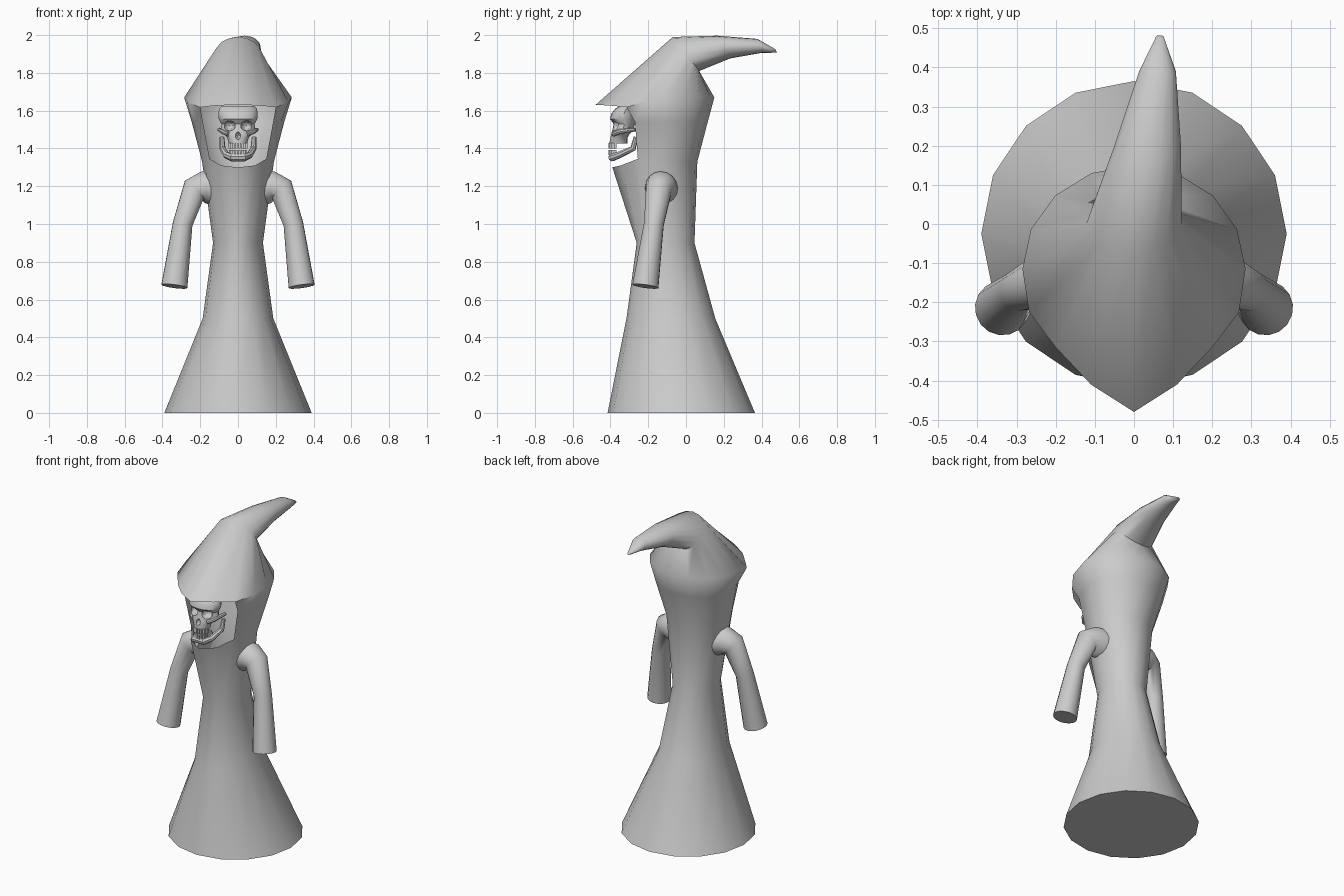
import bpy, bmesh
from math import sin, cos, pi, radians
from mathutils import Vector

if "Cube" in bpy.data.objects:
    bpy.data.objects.remove(bpy.data.objects["Cube"])


def finish(name, bm, angle):
    loose = [v for v in bm.verts if not v.link_faces]
    bmesh.ops.delete(bm, geom=loose, context='VERTS')
    bmesh.ops.recalc_face_normals(bm, faces=bm.faces)
    me = bpy.data.meshes.new(name)
    bm.to_mesh(me)
    bm.free()
    ob = bpy.data.objects.new(name, me)
    bpy.context.collection.objects.link(ob)
    bpy.ops.object.select_all(action='DESELECT')
    ob.select_set(True)
    bpy.context.view_layer.objects.active = ob
    bpy.ops.object.shade_smooth_by_angle(angle=radians(angle))
    return ob


def loft(name, rings, angle=55, skip=(), caps=(True, True)):
    """Skin a list of equal-length closed rings."""
    bm = bmesh.new()
    vs = [[bm.verts.new(p) for p in r] for r in rings]
    n = len(rings[0])
    for i in range(len(rings) - 1):
        for k in range(n):
            if (i, k) not in skip:
                j = (k + 1) % n
                bm.faces.new((vs[i][k], vs[i][j], vs[i + 1][j], vs[i + 1][k]))
    if caps[0]:
        bm.faces.new(vs[0])
    if caps[1]:
        bm.faces.new(vs[-1])
    return finish(name, bm, angle)


def ring(z, rx, cy, ry, n=16, cx=0, tilt=0):
    """Ellipse starting at the front; tilt raises the front and drops the back."""
    a = [2 * pi * k / n for k in range(n)]
    return [Vector((cx + rx * sin(t), cy - ry * cos(t), z + tilt * cos(t))) for t in a]


def tube(name, path, radii, n=16, angle=55):
    """Round tube along a path with a radius per point."""
    p = [Vector(q) for q in path]
    rings, prev, u = [], None, None
    for i, c in enumerate(p):
        a = (c - p[i - 1]).normalized() if i else Vector()
        b = (p[i + 1] - c).normalized() if i < len(p) - 1 else Vector()
        t = (a + b).normalized()
        u = t.orthogonal().normalized() if prev is None else prev.rotation_difference(t) @ u
        v = t.cross(u)
        rings.append([c + radii[i] * (u * cos(2 * pi * k / n) + v * sin(2 * pi * k / n))
                      for k in range(n)])
        prev = t
    return loft(name, rings, angle)


def override(r, pts):
    """Move points of a ring symmetrically on both sides."""
    for k, (x, y, z) in pts.items():
        r[k] = Vector((x, y, z))
        r[-k % 16] = Vector((-x, y, z))
    return r


# Robe and hood in one skin, with the face opening left out
collar = override(ring(1.33, .19, -.13, .19),
                  {0: (0, -.39, 1.30), 1: (.09, -.345, 1.31),
                   2: (.15, -.255, 1.345), 3: (.178, -.2, 1.34)})
cheek = override(ring(1.54, .245, -.1, .215), {2: (.186, -.27, 1.54)})
brim = override(ring(1.67, .285, -.115, .265),
                {0: (0, -.48, 1.63), 1: (.11, -.41, 1.628),
                 2: (.2, -.315, 1.618), 3: (.268, -.225, 1.645)})
robe = [ring(0, .39, -.025, .39), ring(.5, .187, -.08, .235),
        ring(.9, .132, -.108, .153), collar, cheek, brim,
        ring(1.9, .122, 0, .07, tilt=.09),
        ring(1.937, .085, .2, .035, cx=.035, tilt=.06),
        ring(1.943, .047, .39, .012, cx=.06, tilt=.037),
        ring(1.916, .01, .478, .004, cx=.066, tilt=.009)]
opening = {(i, k) for i in (3, 4) for k in (14, 15, 0, 1)}
loft('hooded_robe', robe, 60, opening)

# Sleeves
for s, side in ((1, 'right'), (-1, 'left')):
    tube(side + '_sleeve',
         [(s * .14, -.13, 1.19), (s * .185, -.133, 1.195), (s * .232, -.145, 1.18),
          (s * .293, -.17, 1.0), (s * .337, -.215, .67)],
         [.088, .084, .07, .053, .07])

# Skull: (z, half width, front y, back y)
levels = [(1.425, .048, -.405, -.31), (1.455, .056, -.402, -.31),
          (1.475, .072, -.398, -.30), (1.495, .092, -.39, -.28),
          (1.53, .088, -.383, -.27), (1.555, .102, -.402, -.26),
          (1.585, .104, -.395, -.26), (1.61, .1, -.375, -.26), (1.625, .085, -.35, -.27)]
skull = loft('skull', [ring(z, w, (f + b) / 2, (b - f) / 2, 16) for z, w, f, b in levels], 30)


# Eye sockets and nose cavity
def cutter(name, loc, scale):
    bpy.ops.mesh.primitive_ico_sphere_add(subdivisions=2, radius=1, location=loc)
    ob = bpy.context.object
    ob.name, ob.scale = name, scale
    ob.hide_render = True
    ob.display_type = 'WIRE'
    m = skull.modifiers.new(name, 'BOOLEAN')
    m.operation, m.object, m.solver = 'DIFFERENCE', ob, 'EXACT'
    return ob


cutters = [cutter('right_socket_cutter', (.045, -.38, 1.52), (.032, .045, .028)),
           cutter('left_socket_cutter', (-.045, -.38, 1.52), (.032, .045, .028)),
           cutter('nose_cutter', (0, -.405, 1.468), (.015, .03, .022))]
bpy.ops.object.select_all(action='DESELECT')
skull.select_set(True)
bpy.context.view_layer.objects.active = skull
for m in list(skull.modifiers):
    if m.type == 'BOOLEAN':
        bpy.ops.object.modifier_apply(modifier=m.name)
for c in cutters:
    bpy.data.objects.remove(c)

# Cheekbones
for s, side in ((1, 'right'), (-1, 'left')):
    tube(side + '_cheekbone', [(s * .05, -.385, 1.475), (s * .082, -.35, 1.49),
                               (s * .1, -.27, 1.5)], [.012, .014, .01], 8, 30)

# Jaw
half = [(.085, -.265, 1.46), (.082, -.28, 1.4), (.062, -.355, 1.365), (.032, -.392, 1.352)]
tube('jaw', half + [(-x, y, z) for x, y, z in reversed(half)],
     [.012, .016, .018, .021, .021, .018, .016, .012], 8, 30)

# Teeth rows, curved around the mouth
bm = bmesh.new()
for z, h, rx in ((1.415, .03, .046), (1.379, .026, .044)):
    for i in range(8):
        a = radians(-70 + 20 * i)
        r = bmesh.ops.create_cube(bm, size=1)
        for v in r['verts']:
            v.co = Vector((v.co.x * .012 + rx * sin(a),
                           v.co.y * .014 - .36 - .044 * cos(a), v.co.z * h + z))
finish('teeth', bm, 30)
